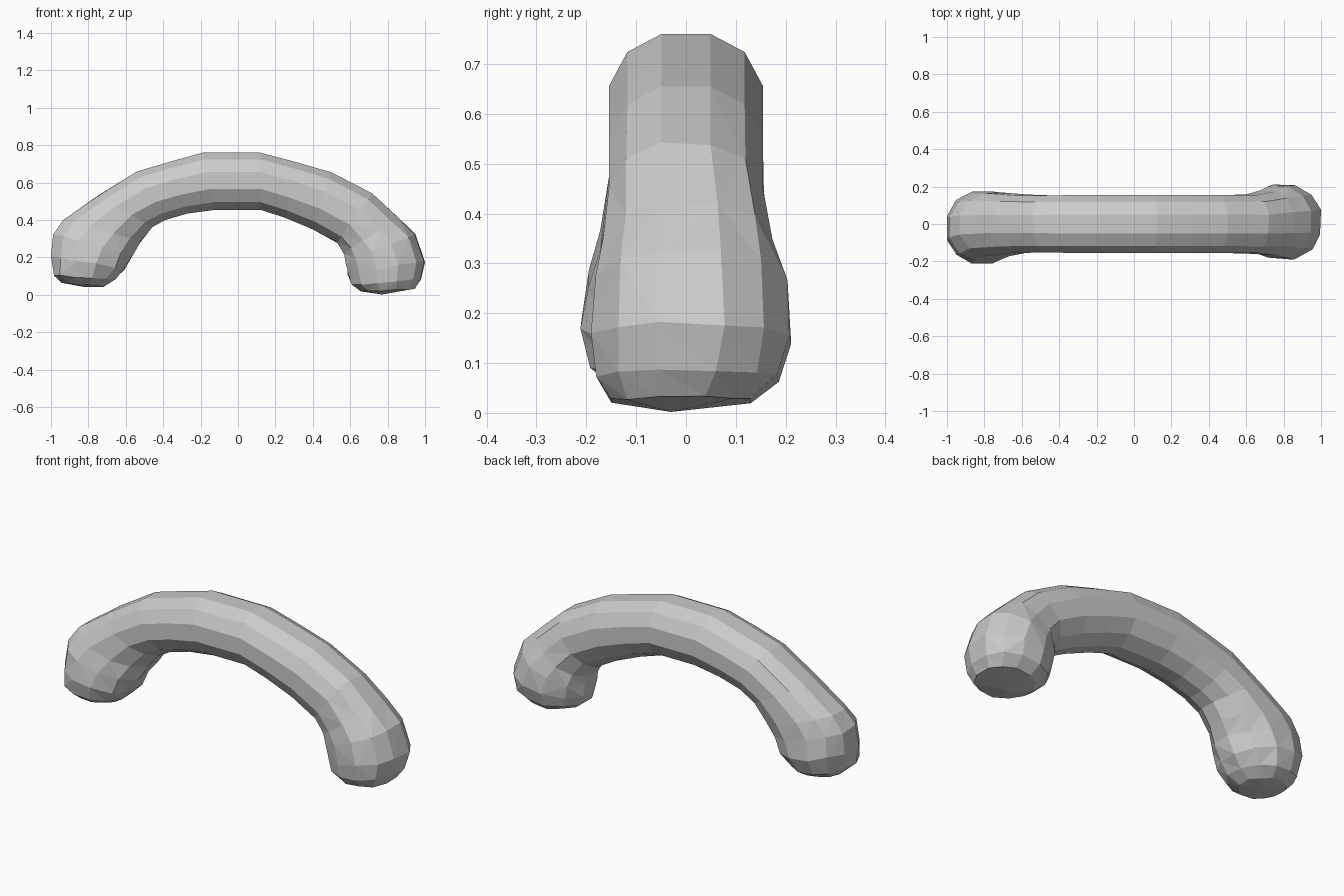
import bpy, bmesh, math, random
from mathutils import Vector

if "Cube" in bpy.data.objects:
    bpy.data.objects.remove(bpy.data.objects["Cube"])

random.seed(4)
SIDES = 12

# Stations along the arch: outer x, z, inner x, z, half width, y offset, roughness
STATIONS = [
    (-0.94, 0.065, -0.72, 0.045, 0.11, -0.03, 0.004),
    (-0.985, 0.105, -0.66, 0.085, 0.165, -0.03, 0.006),
    (-1.00, 0.21, -0.61, 0.14, 0.188, -0.02, 0.006),
    (-0.99, 0.32, -0.565, 0.22, 0.182, -0.018, 0.006),
    (-0.93, 0.405, -0.52, 0.29, 0.168, -0.005, 0.004),
    (-0.75, 0.53, -0.46, 0.365, 0.155, 0, 0.003),
    (-0.54, 0.66, -0.39, 0.40, 0.153, 0, 0),
    (-0.37, 0.71, -0.27, 0.435, 0.154, 0, 0),
    (-0.19, 0.76, -0.12, 0.455, 0.154, 0, 0),
    (0.12, 0.76, 0.12, 0.455, 0.154, 0, 0),
    (0.31, 0.71, 0.25, 0.413, 0.154, 0, 0),
    (0.50, 0.655, 0.40, 0.35, 0.154, 0, 0),
    (0.72, 0.54, 0.53, 0.28, 0.156, 0, 0.003),
    (0.85, 0.42, 0.57, 0.22, 0.170, 0.006, 0.004),
    (0.95, 0.32, 0.58, 0.17, 0.188, 0.01, 0.006),
    (1.00, 0.18, 0.59, 0.11, 0.197, 0.01, 0.006),
    (0.98, 0.085, 0.61, 0.055, 0.182, 0.005, 0.005),
    (0.945, 0.03, 0.66, 0.018, 0.14, -0.01, 0.004),
]


def spow(v, p):
    return math.copysign(abs(v) ** p, v)


def ring(bm, ox, oz, ix, iz, hw, yo, rough):
    """Closed cross-section: flattened on the outer side, rounder underneath."""
    mid = Vector(((ox + ix) / 2, yo, (oz + iz) / 2))
    half = Vector(((ox - ix) / 2, 0, (oz - iz) / 2))
    verts = []
    for k in range(SIDES):
        a = 2 * math.pi * (k + 0.5) / SIDES
        p = 0.86 if math.cos(a) > 0 else 1.0
        norm = math.cos(math.pi / SIDES) ** p
        u, v = spow(math.cos(a), p) / norm, spow(math.sin(a), p) / norm
        jitter = Vector([random.uniform(-rough, rough) for _ in range(3)])
        verts.append(bm.verts.new(mid + half * u + Vector((0, hw * v, 0)) + jitter))
    return verts


# Arched bar with swollen knob ends, lofted as one closed skin
bm = bmesh.new()
rings = [ring(bm, *s) for s in STATIONS]
for a, b in zip(rings, rings[1:]):
    for k in range(SIDES):
        n = (k + 1) % SIDES
        bm.faces.new((a[k], a[n], b[n], b[k]))

# Knob end caps
for loop, tip in ((rings[0], (-0.82, -0.03, 0.042)), (rings[-1], (0.77, -0.03, 0.002))):
    c = bm.verts.new(tip)
    for k in range(SIDES):
        bm.faces.new((loop[k], loop[(k + 1) % SIDES], c))

# Irregular facets on the knobs
knob = [f for f in bm.faces if abs(f.calc_center_median().x) > 0.55]
bmesh.ops.triangulate(bm, faces=knob, quad_method='SHORT_EDGE')

# Keep the lowest point on the ground and the ends within the overall length
for v in bm.verts:
    v.co.z = max(v.co.z, 0.0)
    v.co.x = max(-1.0, min(1.0, v.co.x))
bmesh.ops.recalc_face_normals(bm, faces=bm.faces)

mesh = bpy.data.meshes.new("arched_handle")
bm.to_mesh(mesh)
bm.free()
bpy.context.collection.objects.link(bpy.data.objects.new("arched_handle", mesh))
